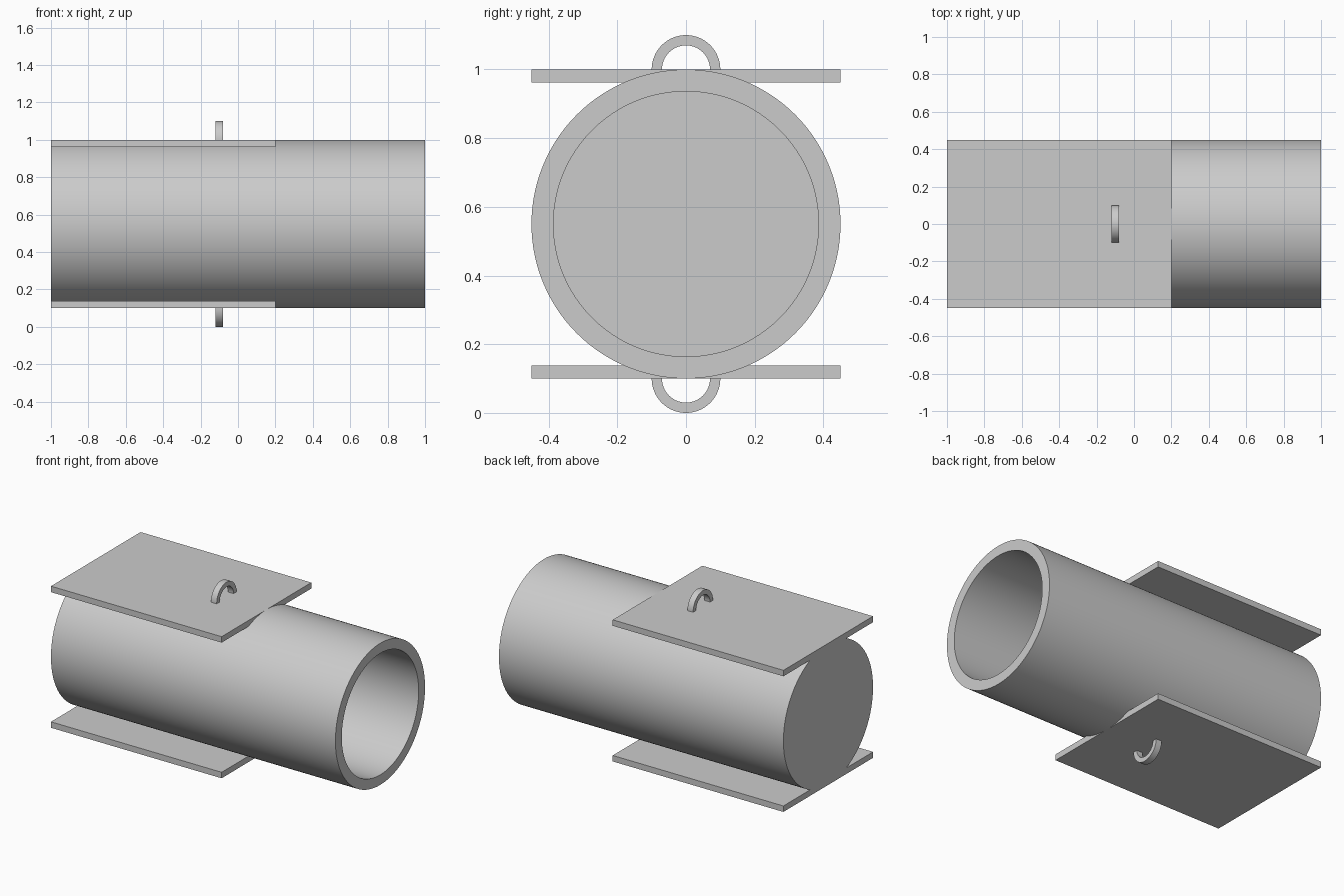
import bpy, bmesh, math

old = bpy.data.objects.get("Cube")
if old:
    bpy.data.objects.remove(old, do_unlink=True)

GREY = (0.6, 0.6, 0.6, 1)
mat = bpy.data.materials.new("plain grey")
mat.use_nodes = True
mat.diffuse_color = GREY
mat.node_tree.nodes["Principled BSDF"].inputs["Base Color"].default_value = GREY

AXIS_Z, RADIUS, BORE = 0.55, 0.45, 0.386


def finish(name, bm, smooth=False):
    bmesh.ops.remove_doubles(bm, verts=bm.verts, dist=1e-5)
    bmesh.ops.recalc_face_normals(bm, faces=bm.faces)
    mesh = bpy.data.meshes.new(name)
    bm.to_mesh(mesh)
    bm.free()
    mesh.materials.append(mat)
    obj = bpy.data.objects.new(name, mesh)
    bpy.context.collection.objects.link(obj)
    if smooth:
        bpy.ops.object.select_all(action='DESELECT')
        obj.select_set(True)
        bpy.context.view_layer.objects.active = obj
        bpy.ops.object.shade_smooth_by_angle(angle=math.radians(30))
    return obj


def lathe(name, profile, centre_z, start, sweep, steps, closed):
    """Turn an (x, radius) profile about a line parallel to x."""
    bm = bmesh.new()
    rings = []
    count = steps if closed else steps + 1
    for i in range(count):
        a = start + sweep * i / steps
        rings.append([bm.verts.new((x, r * math.cos(a), centre_z + r * math.sin(a)))
                      for x, r in profile])
    n = len(profile)
    for i in range(steps):
        a, b = rings[i], rings[(i + 1) % count]
        for j in range(n):
            k = (j + 1) % n
            bm.faces.new((a[j], a[k], b[k], b[j]))
    if not closed:
        bm.faces.new(rings[0])
        bm.faces.new(rings[-1])
    return finish(name, bm, True)


# Hollow cylinder, open at +x and closed at -x
bm = bmesh.new()
sides = 128
walls = [(-1, RADIUS), (1, RADIUS), (1, BORE), (-0.935, BORE)]
loops = [[bm.verts.new((x, r * math.cos(2 * math.pi * i / sides),
                        AXIS_Z + r * math.sin(2 * math.pi * i / sides)))
          for i in range(sides)] for x, r in walls]
for a, b in zip(loops, loops[1:]):
    for i in range(sides):
        k = (i + 1) % sides
        bm.faces.new((a[i], a[k], b[k], b[i]))
bm.faces.new(loops[0])
bm.faces.new(loops[-1])
finish("hollow_cylinder", bm, True)

# Flat plates and half-ring handles, above and below
for name, side in (("top", 1), ("bottom", -1)):
    surface = AXIS_Z + side * RADIUS
    bm = bmesh.new()
    bmesh.ops.create_cube(bm, size=1)
    for v in bm.verts:
        v.co = (-0.4 + v.co.x * 1.2, v.co.y * 0.9,
                surface - side * 0.019 + v.co.z * 0.038)
    finish(name + "_plate", bm)
    lathe(name + "_handle", [(-0.12, 0.1), (-0.08, 0.1), (-0.08, 0.07), (-0.12, 0.07)],
          surface, 0, side * math.pi, 32, False)
